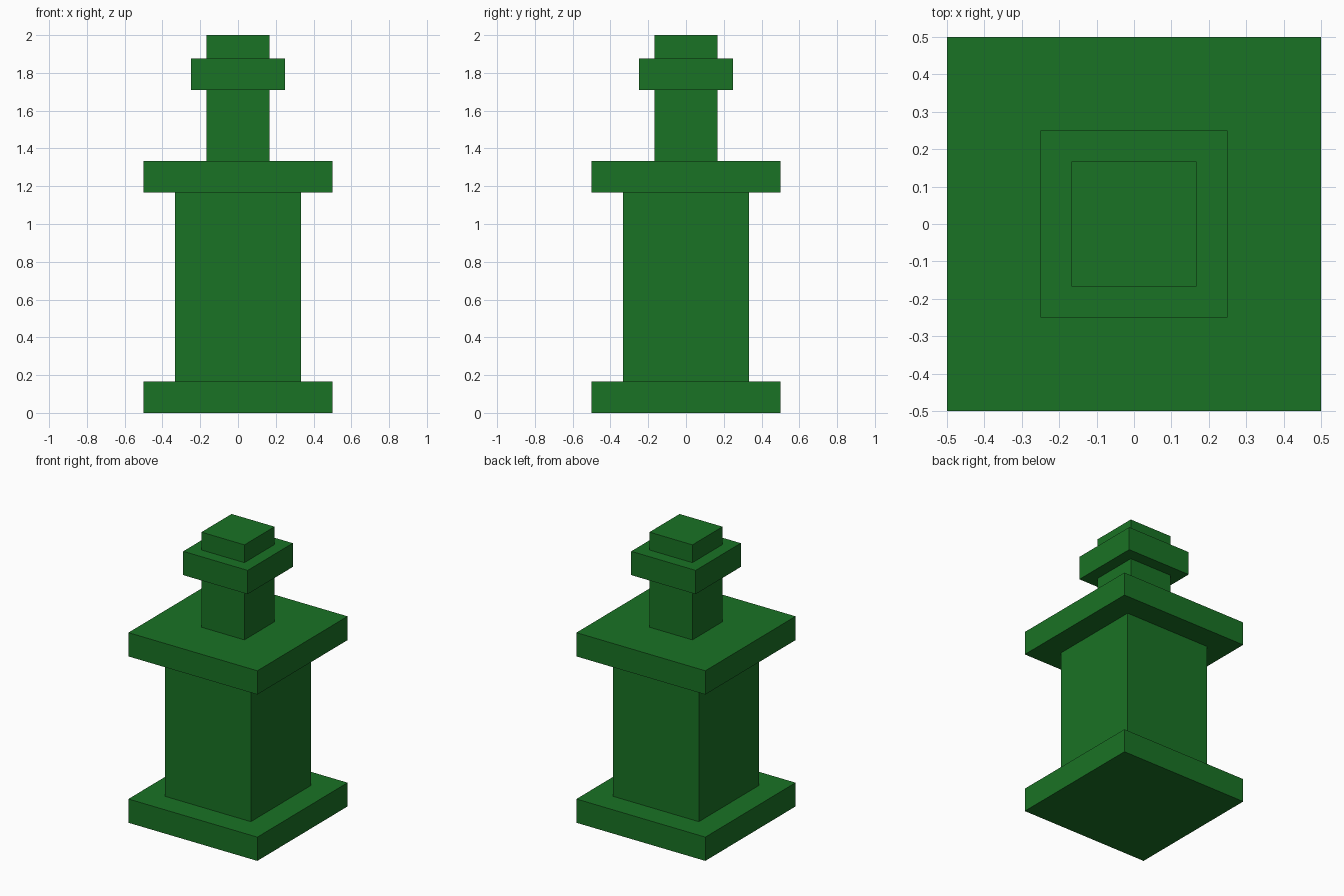
import bpy
import bmesh

if "Cube" in bpy.data.objects:
    bpy.data.objects.remove(bpy.data.objects["Cube"])

green = bpy.data.materials.new("green")
green.diffuse_color = (0.01, 0.17, 0.018, 1)
green.use_nodes = True
green.node_tree.nodes["Principled BSDF"].inputs["Base Color"].default_value = green.diffuse_color


def block(name, width, z0, z1):
    """Square block centred on the z axis, spanning z0 to z1."""
    bm = bmesh.new()
    bmesh.ops.create_cube(bm, size=1)
    bmesh.ops.scale(bm, vec=(width, width, z1 - z0), verts=bm.verts)
    bmesh.ops.translate(bm, vec=(0, 0, (z0 + z1) / 2), verts=bm.verts)
    mesh = bpy.data.meshes.new(name)
    bm.to_mesh(mesh)
    bm.free()
    mesh.materials.append(green)
    obj = bpy.data.objects.new(name, mesh)
    bpy.context.collection.objects.link(obj)


# Stacked tiers from bottom to top: name, width, height
U = 1 / 6
tiers = [
    ("base_slab", 6 * U, U),
    ("main_shaft", 4 * U, 6 * U),
    ("upper_slab", 6 * U, U),
    ("neck", 2 * U, 2.25 * U),
    ("collar", 3 * U, U),
    ("top_cap", 2 * U, 0.75 * U),
]
z = 0
for name, width, height in tiers:
    block(name, width, z, z + height)
    z += height
